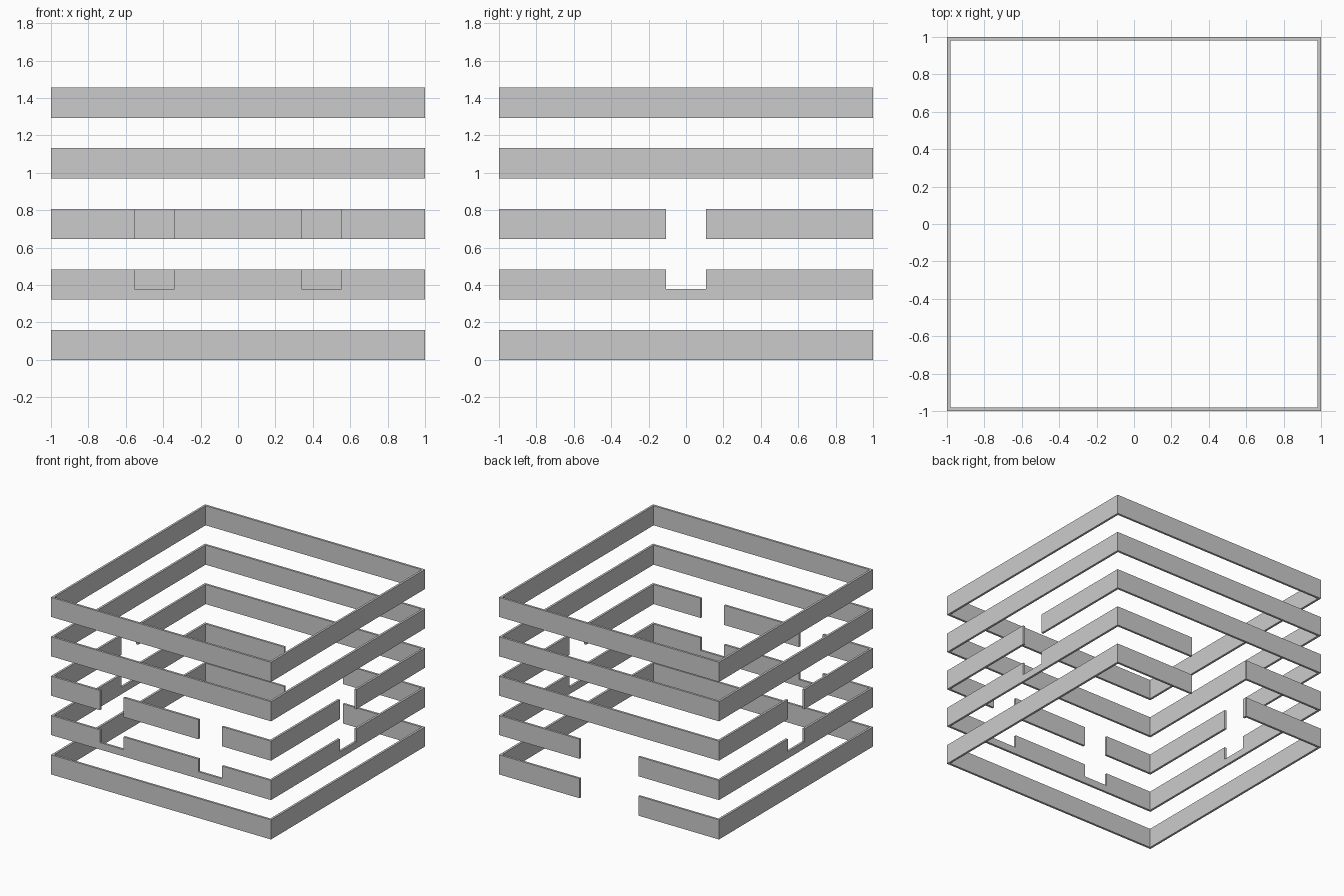
import bpy, bmesh

if "Cube" in bpy.data.objects:
    bpy.data.objects.remove(bpy.data.objects["Cube"])

T = 0.018        # wall thickness
H = 0.161        # band height
STEP = 0.3235    # band spacing


def add_object(name, bm):
    bmesh.ops.recalc_face_normals(bm, faces=bm.faces[:])
    mesh = bpy.data.meshes.new(name)
    bm.to_mesh(mesh)
    bm.free()
    obj = bpy.data.objects.new(name, mesh)
    bpy.context.collection.objects.link(obj)
    return obj


def square_band(name, z0, z1):
    """Hollow square ring with mitred corners."""
    bm = bmesh.new()
    corners = [(-1, -1), (1, -1), (1, 1), (-1, 1)]
    profile = [(1, z0), (1, z1), (1 - T, z1), (1 - T, z0)]
    loops = [[bm.verts.new((cx * r, cy * r, z)) for r, z in profile]
             for cx, cy in corners]
    for i in range(4):
        a, b = loops[i], loops[(i + 1) % 4]
        for j in range(4):
            k = (j + 1) % 4
            bm.faces.new((a[j], b[j], b[k], a[k]))
    return add_object(name, bm)


def box_cutter(name, lo, hi):
    bm = bmesh.new()
    bmesh.ops.create_cube(bm, size=1)
    for v in bm.verts:
        v.co = [(a + b) / 2 + c * (b - a) for a, b, c in zip(lo, hi, v.co)]
    obj = add_object(name, bm)
    obj.hide_render = True
    return obj


def cut(obj, cutter):
    mod = obj.modifiers.new("opening", 'BOOLEAN')
    mod.operation = 'DIFFERENCE'
    mod.solver = 'EXACT'
    mod.object = cutter
    bpy.context.view_layer.objects.active = obj
    bpy.ops.object.modifier_apply(modifier=mod.name)


# five stacked wall bands
bands = [square_band(f"wall_band_{i + 1}", i * STEP, i * STEP + H) for i in range(5)]

# window openings: two in front, one in each side; doorway in the back
SILL, HEAD, W = 0.38, 0.9, 0.107
windows = [box_cutter("front_window_cutter", (s * 0.447 - W, -1.1, SILL),
                      (s * 0.447 + W, -0.9, HEAD)) for s in (-1, 1)]
windows += [box_cutter("side_window_cutter", (s - 0.1, -W, SILL),
                       (s + 0.1, W, HEAD)) for s in (-1, 1)]
door = box_cutter("back_door_cutter", (-0.267, 0.9, -0.1), (0.267, 1.1, 0.57))

for band in bands[1:3]:
    for window in windows:
        cut(band, window)
for band in bands[:2]:
    cut(band, door)

# cutters are no longer needed
for cutter in windows + [door]:
    bpy.data.objects.remove(cutter, do_unlink=True)
